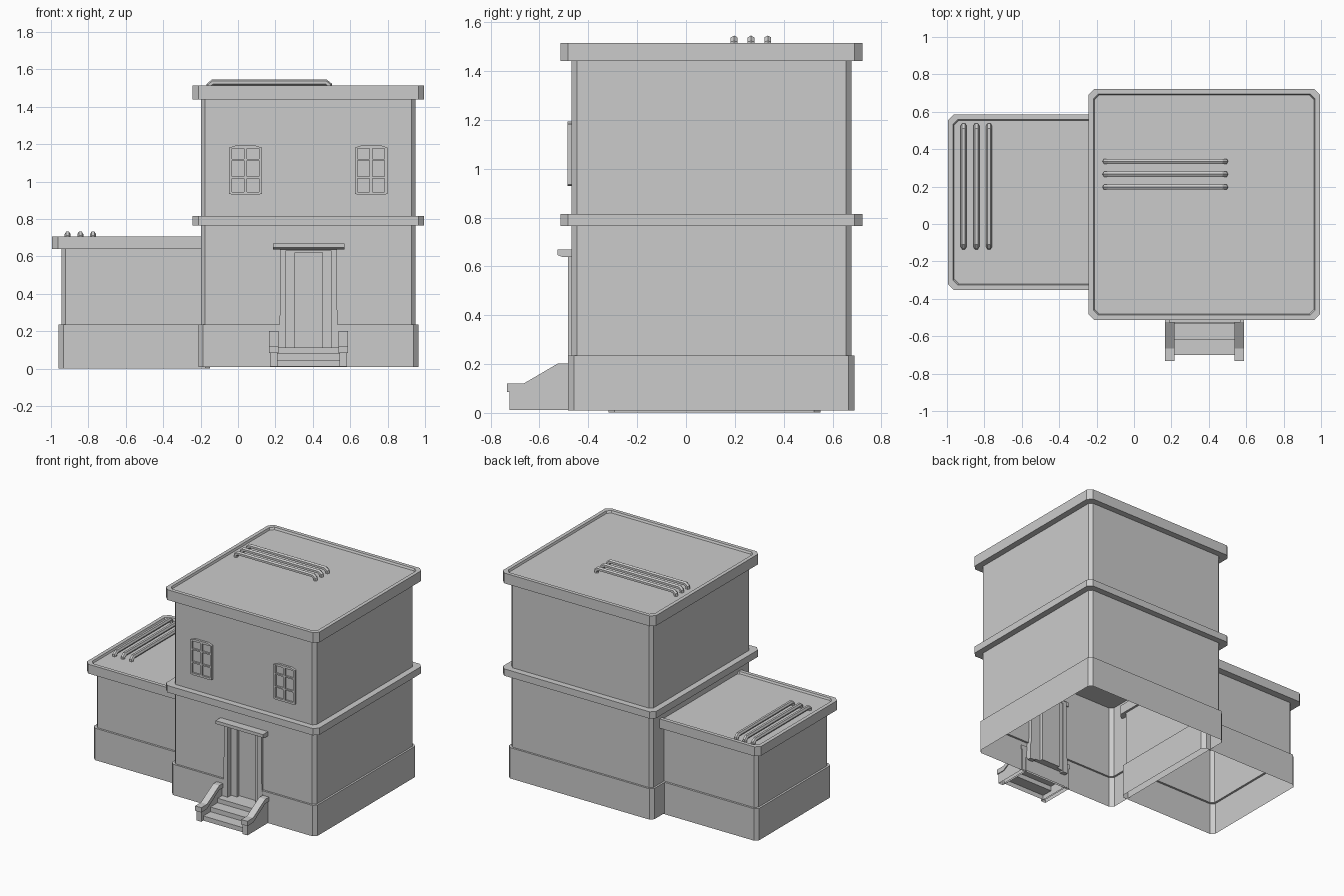
import bpy, bmesh
from mathutils import Vector

if "Cube" in bpy.data.objects:
    bpy.data.objects.remove(bpy.data.objects["Cube"])


def finish(name, bm, open_z=None):
    bmesh.ops.recalc_face_normals(bm, faces=bm.faces)
    if open_z is not None:
        open_bottom(bm, open_z)
    me = bpy.data.meshes.new(name)
    bm.to_mesh(me)
    bm.free()
    ob = bpy.data.objects.new(name, me)
    bpy.context.collection.objects.link(ob)
    return ob


def open_bottom(bm, z):
    low = [f for f in bm.faces if all(v.co.z < z + 0.003 for v in f.verts)]
    bmesh.ops.delete(bm, geom=low, context='FACES')


def outline(rect, o):
    """Rectangle grown by o with chamfered corners."""
    x0, x1, y0, y1 = rect[0] - o, rect[1] + o, rect[2] - o, rect[3] + o
    c = 0.022 + o * 0.2
    return [(x0 + c, y0), (x1 - c, y0), (x1, y0 + c), (x1, y1 - c),
            (x1 - c, y1), (x0 + c, y1), (x0, y1 - c), (x0, y0 + c)]


def loft(name, rect, sections):
    """Stack of chamfered outlines given as (offset, z)."""
    bm = bmesh.new()
    rings = [[bm.verts.new((x, y, z)) for x, y in outline(rect, o)] for o, z in sections]
    for a, b in zip(rings, rings[1:]):
        for i in range(8):
            j = (i + 1) % 8
            bm.faces.new((a[i], a[j], b[j], b[i]))
    bm.faces.new(rings[0])
    bm.faces.new(rings[-1])
    return finish(name, bm)


def prism(name, pts, axis, a, b, open_z=None):
    """Extrude a profile along x (points y,z) or y (points x,z)."""
    def co(p, t):
        return (t, p[0], p[1]) if axis == 'x' else (p[0], t, p[1])
    bm = bmesh.new()
    va = [bm.verts.new(co(p, a)) for p in pts]
    vb = [bm.verts.new(co(p, b)) for p in pts]
    n = len(pts)
    bm.faces.new(va)
    bm.faces.new(vb)
    for i in range(n):
        bm.faces.new((va[i], va[(i + 1) % n], vb[(i + 1) % n], vb[i]))
    return finish(name, bm, open_z)


def box(name, x0, x1, y0, y1, z0, z1):
    return prism(name, [(x0, z0), (x1, z0), (x1, z1), (x0, z1)], 'y', y0, y1)


def cut(ob, cutters):
    """Subtract the cutters and bake the result."""
    for c in cutters:
        m = ob.modifiers.new('cut', 'BOOLEAN')
        m.operation, m.solver, m.object = 'DIFFERENCE', 'EXACT', c
    dg = bpy.context.evaluated_depsgraph_get()
    me = bpy.data.meshes.new_from_object(ob.evaluated_get(dg))
    ob.modifiers.clear()
    ob.data = me
    for c in cutters:
        bpy.data.objects.remove(c)


def open_object(ob, z):
    bm = bmesh.new()
    bm.from_mesh(ob.data)
    open_bottom(bm, z)
    bm.to_mesh(ob.data)
    bm.free()


def pipe(name, start, end, z):
    """Hexagonal roof pipe with both ends turned down."""
    a, b = Vector(start), Vector(end)
    d = (b - a).normalized()
    pts = [(a + d * 0.015, z - 0.035), (a + d * 0.015, z - 0.014), (a + d * 0.033, z),
           (b - d * 0.033, z), (b - d * 0.015, z - 0.014), (b - d * 0.015, z - 0.035)]
    cu = bpy.data.curves.new(name, 'CURVE')
    cu.dimensions = '3D'
    sp = cu.splines.new('POLY')
    sp.points.add(len(pts) - 1)
    for p, (xy, h) in zip(sp.points, pts):
        p.co = (xy.x, xy.y, h, 1)
    cu.bevel_depth, cu.bevel_resolution, cu.use_fill_caps = 0.016, 1, True
    tmp = bpy.data.objects.new(name, cu)
    bpy.context.collection.objects.link(tmp)
    me = bpy.data.meshes.new_from_object(tmp.evaluated_get(bpy.context.evaluated_depsgraph_get()))
    me.polygons.foreach_set('use_smooth', [False] * len(me.polygons))
    bpy.data.objects.remove(tmp)
    bpy.context.collection.objects.link(bpy.data.objects.new(name, me))


MAIN = (-0.198, 0.95, -0.469, 0.677)
ANNEX = (-0.944, -0.165, -0.302, 0.535)

# ground floor shell with flared base and stepped door niche
ground = loft("ground_floor", MAIN, [(0.014, 0.01), (0.014, 0.235), (0, 0.235), (0, 0.78)])
cut(ground, [box("niche", 0.256, 0.498, -0.6, -0.445, 0.112, 0.637),
             box("door_recess", 0.304, 0.453, -0.6, -0.42, 0.112, 0.622)])
open_object(ground, 0.01)

# upper floor, dividing band and roof cornice with sunken roof
loft("upper_floor", MAIN, [(0, 0.80), (0, 1.46)])
loft("floor_band", MAIN, [(0, 0.765), (0.045, 0.765), (0.045, 0.815), (0, 0.815)])
loft("main_roof", MAIN, [(-0.01, 1.44), (0.045, 1.44), (0.045, 1.515), (0.018, 1.515), (0.012, 1.5)])

# side annex
annex = loft("annex_walls", ANNEX, [(0.015, 0.002), (0.015, 0.235), (0, 0.235), (0, 0.66)])
open_object(annex, 0.002)
loft("annex_roof", (-0.944, -0.2, -0.302, 0.535),
     [(-0.01, 0.64), (0.051, 0.64), (0.051, 0.708), (0.024, 0.708), (0.018, 0.694)])

# roof pipes
for i in range(3):
    y = 0.197 + i * 0.069
    pipe("main_roof_pipe", (-0.168, y), (0.503, y), 1.53)
    x = -0.911 + i * 0.068
    pipe("annex_roof_pipe", (x, -0.137), (x, 0.54), 0.719)

# door surround and lintel
DC = 0.377
for s in (-1, 1):
    leg = [(DC + s * dx, z) for dx, z in
           ((0.121, 0.10), (0.164, 0.10), (0.164, 0.2), (0.154, 0.24), (0.152, 0.65), (0.121, 0.65))]
    prism("door_frame_side", leg, 'y', -0.484, -0.44)
box("door_frame_top", 0.226, 0.528, -0.484, -0.44, 0.632, 0.65)
prism("door_lintel", [(-0.46, 0.638), (-0.505, 0.638), (-0.527, 0.647), (-0.527, 0.67), (-0.46, 0.67)],
      'x', 0.188, 0.57)

# entrance steps and sloped side walls
prism("entrance_steps", [(-0.47, 0.012), (-0.70, 0.012), (-0.70, 0.046), (-0.618, 0.046), (-0.618, 0.08),
                         (-0.535, 0.08), (-0.535, 0.112), (-0.47, 0.112)], 'x', 0.2, 0.555, 0.012)
for s in (-1, 1):
    prism("step_wall", [(-0.475, 0.012), (-0.723, 0.012), (-0.723, 0.09), (-0.665, 0.09),
                        (-0.525, 0.172), (-0.475, 0.172)], 'x', DC + s * 0.167, DC + s * 0.205, 0.012)
    prism("step_wall_cap", [(-0.475, 0.17), (-0.525, 0.17), (-0.665, 0.085), (-0.732, 0.085), (-0.732, 0.12),
                            (-0.665, 0.12), (-0.525, 0.202), (-0.475, 0.202)],
          'x', DC + s * 0.161, DC + s * 0.211)

# upper windows: shallow arched frame with six panes
for cx in (0.04, 0.712):
    arch = [(cx + dx, z) for dx, z in ((-0.087, 0.935), (-0.07, 0.93), (0.07, 0.93), (0.087, 0.935),
                                       (0.087, 1.182), (0.05, 1.194), (-0.05, 1.194), (-0.087, 1.182))]
    win = prism("window", arch, 'y', -0.485, -0.46)
    cut(win, [box("pane", cx + s * 0.04 - 0.032, cx + s * 0.04 + 0.032, -0.6, -0.472, z0, z1)
              for s in (-1, 1) for z0, z1 in ((0.945, 1.018), (1.028, 1.112), (1.122, 1.177))])
